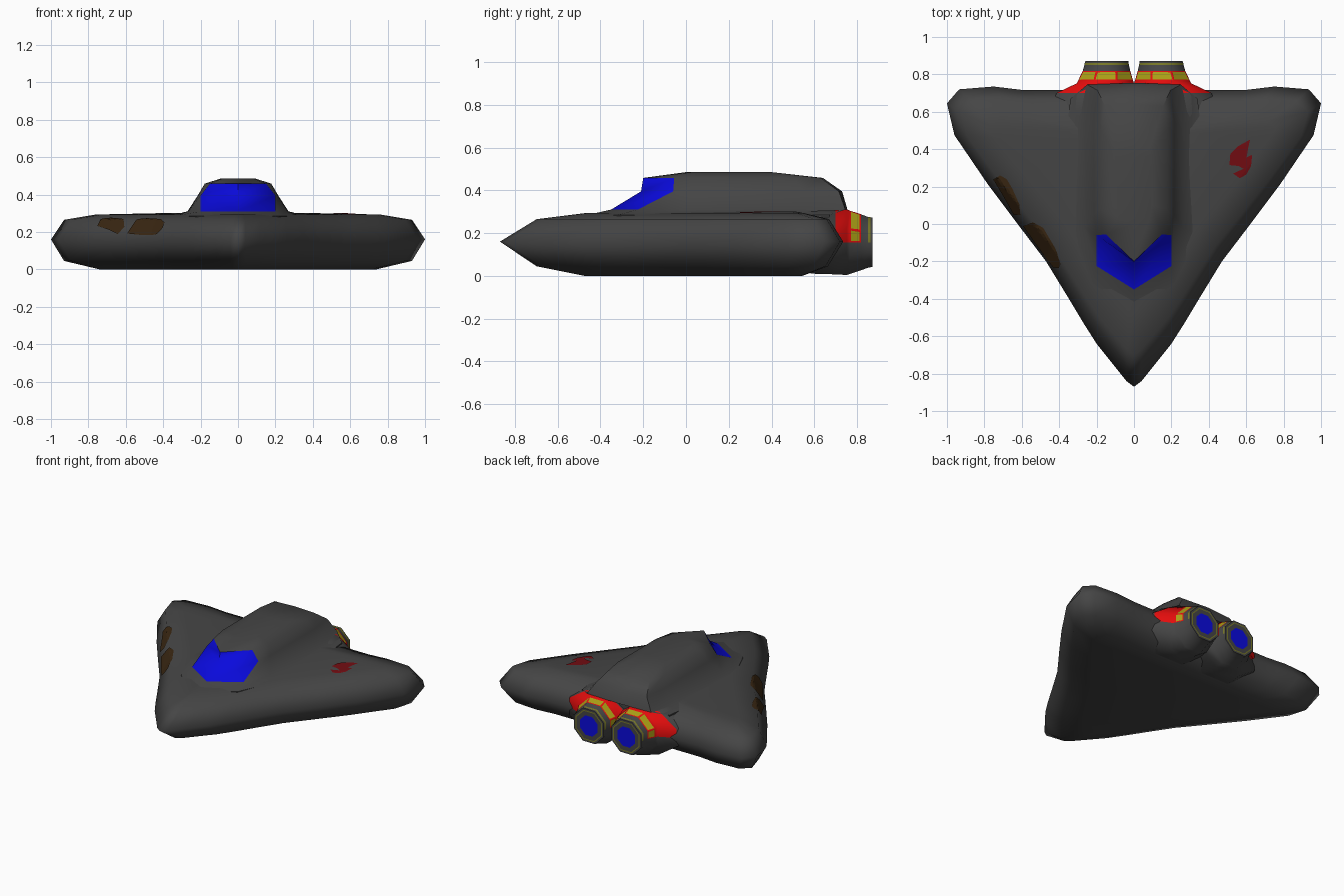
import bpy, bmesh, math
from mathutils import Vector
from mathutils.bvhtree import BVHTree

if "Cube" in bpy.data.objects:
    bpy.data.objects.remove(bpy.data.objects["Cube"])


def material(name, rgb):
    m = bpy.data.materials.new(name)
    m.diffuse_color = (*rgb, 1)
    m.use_nodes = True
    m.node_tree.nodes["Principled BSDF"].inputs["Base Color"].default_value = m.diffuse_color
    return m


GREY, BLUE, RED, YELLOW, OLIVE, MAROON, BROWN = range(7)
MATS = [material("dark grey", (.06, .06, .06)),
        material("blue", (.003, .003, .72)),
        material("red", (.78, .004, .004)),
        material("yellow", (.42, .36, .008)),
        material("olive", (.19, .19, .02)),
        material("dark red", (.17, .004, .006)),
        material("brown", (.042, .02, .006))]


def finish(bm, name, angle=0):
    me = bpy.data.meshes.new(name)
    bm.to_mesh(me)
    bm.free()
    for m in MATS:
        me.materials.append(m)
    ob = bpy.data.objects.new(name, me)
    bpy.context.collection.objects.link(ob)
    if angle:
        bpy.ops.object.select_all(action='DESELECT')
        ob.select_set(True)
        bpy.context.view_layer.objects.active = ob
        bpy.ops.object.shade_smooth_by_angle(angle=math.radians(angle))
    return ob


def loft(rings, paint=lambda i, j: GREY, cap=GREY):
    """Skin closed rings of points; paint(ring, segment) gives the colour."""
    bm = bmesh.new()
    vs = [[bm.verts.new(p) for p in r] for r in rings]
    n = len(vs[0])
    grid = {}
    for i in range(len(vs) - 1):
        for j in range(n):
            k = (j + 1) % n
            f = bm.faces.new((vs[i][j], vs[i][k], vs[i + 1][k], vs[i + 1][j]))
            f.material_index = paint(i, j)
            grid[i, j] = f
    bm.faces.new(vs[0][::-1])
    bm.faces.new(vs[-1]).material_index = cap
    bmesh.ops.recalc_face_normals(bm, faces=bm.faces[:])
    return bm, grid


def mirrored(half, z):
    """Half outline, from front centre to rear centre, made whole."""
    full = list(half) + [(-x, y) for x, y in reversed(half) if x > 0]
    return [(x, y, z) for x, y in full]


# Delta hull: one outline, stacked and shrunk towards top and bottom
# level = height, width factor, length factor ahead of and behind y = 0.45
outline = [(0, -.87), (.04, -.84), (.12, -.74), (.2, -.64), (.27, -.53),
           (.36, -.38), (.47, -.2), (.63, .01), (.78, .21), (.96, .475),
           (1, .645), (.935, .72), (.75, .735), (.6, .717), (.4, .717), (0, .717)]
levels = [(0, .74, .70, .33), (.045, .93, .87, .75), (.16, 1, 1, 1),
          (.265, .93, .87, .77), (.293, .76, .70, .36), (.302, .35, .5, .2)]
bm, _ = loft([mirrored([(x * fx, .45 + (y - .45) * (rear if y > .45 else front))
                        for x, y in outline], z) for z, fx, front, rear in levels])
hull = finish(bm, "hull", 115)

# Cockpit hump with a blue wraparound windscreen
base = [(0, -.46), (.22, -.32), (.34, -.05), (.36, .5), (.34, .67), (0, .69)]
hump = [
    (.22, base), (.285, base),
    (.31, [(0, -.35), (.2, -.225), (.265, -.02), (.27, .5), (.25, .745), (0, .755)]),
    (.395, [(0, -.21), (.2, -.06), (.213, .05), (.215, .55), (.195, .715), (0, .73)]),
    (.458, [(0, -.2), (.15, -.055), (.178, .08), (.178, .5), (.155, .63), (0, .64)]),
    (.485, [(0, .0), (.085, .03), (.095, .1), (.095, .36), (.085, .4), (0, .4)])]
bm, _ = loft([mirrored(h, z) for z, h in hump],
             lambda i, j: BLUE if i in (2, 3) and j in (0, 9) else GREY)
finish(bm, "cockpit_hump", 50)

# Two octagonal engines: y, centre x, half width, half height per ring.
# Side facets are split at mid height so only the upper half is painted.
stations = [(.50, .19, .27, .135), (.60, .19, .26, .147), (.70, .19, .225, .15),
            (.752, .153, .153, .153), (.766, .152, .147, .148),
            (.818, .147, .127, .131), (.850, .146, .119, .119),
            (.862, .146, .117, .117), (.872, .145, .115, .115),
            (.872, .145, .103, .103), (.872, .145, .096, .096),
            (.872, .145, .068, .068)]
K = 1 / math.cos(math.pi / 8)
section = []
for a in (0, 22.5, 67.5, 112.5, 157.5, 180, 202.5, 247.5, 292.5, 337.5):
    r = 1 if a in (0, 180) else K
    section.append((r * math.cos(math.radians(a)), r * math.sin(math.radians(a))))


def engine_colour(i, j):
    if i in (2, 3, 4) and j < 5:
        return RED
    if i == 9 or (i == 6 and j < 5):
        return OLIVE
    return GREY


for side, s in (("right", 1), ("left", -1)):
    rings = [[(s * (cx + rx * u), y, .157 + rz * v) for u, v in section]
             for y, cx, rx, rz in stations]
    bm, grid = loft(rings, engine_colour, BLUE)
    # yellow panels inset in the red collar
    panels = [grid[4, j] for j in range(5)]
    bmesh.ops.inset_individual(bm, faces=panels, thickness=.009)
    for f in panels:
        f.material_index = YELLOW
    finish(bm, side + "_engine", 50)

# Painted blotches: thin plates draped over the hull
tree = BVHTree.FromPolygons([v.co[:] for v in hull.data.vertices],
                            [p.vertices[:] for p in hull.data.polygons])


def blotch(name, pts, colour):
    bm = bmesh.new()
    bm.faces.new([bm.verts.new((x, y, 0)) for x, y in pts])
    bmesh.ops.triangulate(bm, faces=bm.faces[:])
    bmesh.ops.subdivide_edges(bm, edges=bm.edges[:], cuts=5, use_grid_fill=True)
    missed = []
    for v in bm.verts:
        hit, normal, _, _ = tree.ray_cast(Vector((v.co.x, v.co.y, 2)), Vector((0, 0, -1)))
        if hit and hit.z > .17:
            v.co = hit + normal * .004
        else:
            missed.append(v)
    bmesh.ops.delete(bm, geom=missed, context='VERTS')
    for f in bm.faces:
        f.material_index = colour
        f.normal_update()
    if sum(f.normal.z for f in bm.faces) < 0:
        bmesh.ops.reverse_faces(bm, faces=bm.faces[:])
    finish(bm, name)


blotch("red_wing_mark_upper", [(.62, .45), (.60, .44), (.555, .415), (.515, .375),
                               (.51, .315), (.56, .31), (.60, .345), (.575, .37),
                               (.61, .405)], MAROON)
blotch("red_wing_mark_lower", [(.632, .37), (.60, .355), (.56, .31), (.585, .295),
                               (.53, .27), (.565, .245), (.60, .265), (.625, .31)],
       MAROON)
blotch("rear_edge_scorch", [(-.75, .24), (-.715, .26), (-.68, .24), (-.65, .19),
                            (-.61, .10), (-.605, .05), (-.64, .05), (-.69, .14)], BROWN)
blotch("front_edge_scorch", [(-.59, -.01), (-.54, .01), (-.485, -.02), (-.42, -.13),
                             (-.39, -.21), (-.40, -.235), (-.43, -.23), (-.52, -.11)],
       BROWN)
